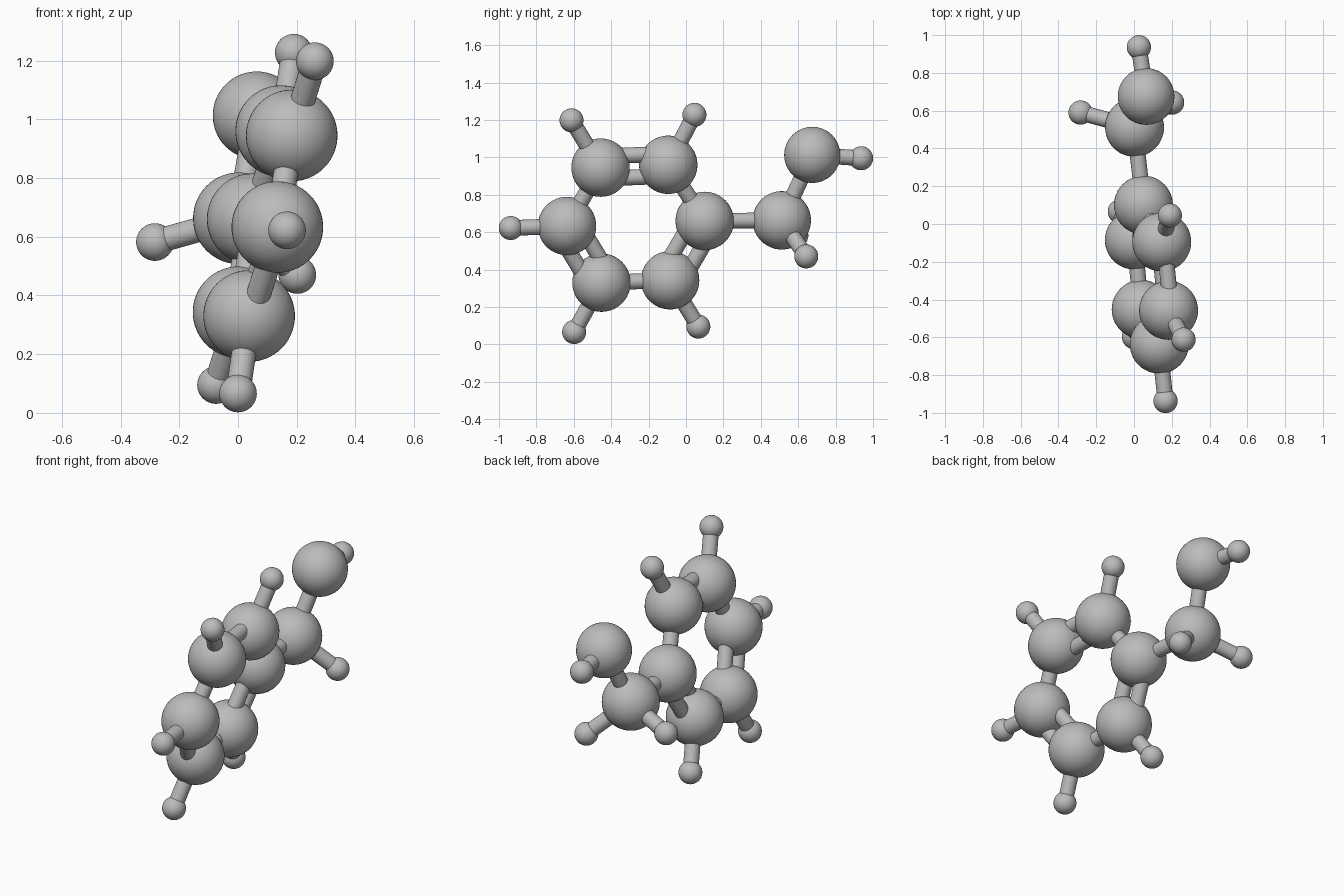
import bpy
from mathutils import Vector

cube = bpy.data.objects.get("Cube")
if cube:
    bpy.data.objects.remove(cube, do_unlink=True)

# One plain grey for everything
grey = bpy.data.materials.new("plain grey")
grey.use_nodes = True
colour = (0.5, 0.5, 0.5, 1)
grey.diffuse_color = colour
grey.node_tree.nodes["Principled BSDF"].inputs["Base Color"].default_value = colour

BIG, MEDIUM, SMALL, ROD = 0.156, 0.15, 0.064, 0.042
DOUBLE_GAP = 0.061

# Ball centres: ring, side arm, and the small outer balls
ring = [Vector(p) for p in (
    (0.05, 0.10, 0.66), (0.147, -0.095, 0.96), (0.183, -0.457, 0.945),
    (0.134, -0.636, 0.633), (0.038, -0.452, 0.33), (0.002, -0.085, 0.343))]
arm = Vector((0.003, 0.512, 0.663))
arm_end = Vector((0.064, 0.675, 1.013))
ring_tips = [Vector(p) for p in (
    (0.19, 0.045, 1.227), (0.262, -0.612, 1.198), (0.167, -0.937, 0.622),
    (0.0, -0.598, 0.066), (-0.075, 0.066, 0.095))]
arm_tips = [Vector((-0.283, 0.59, 0.582)), Vector((0.202, 0.643, 0.47))]
end_tip = Vector((0.026, 0.936, 0.995))


def finish(name):
    obj = bpy.context.object
    obj.name = name
    obj.data.materials.append(grey)
    bpy.ops.object.shade_smooth_by_angle()
    return obj


def ball(name, centre, radius):
    bpy.ops.mesh.primitive_uv_sphere_add(
        segments=48, ring_count=32, radius=radius, location=centre)
    finish(name)


def rod(name, a, b, offset=Vector()):
    d = b - a
    bpy.ops.mesh.primitive_cylinder_add(
        vertices=32, radius=ROD, depth=d.length, location=(a + b) / 2 + offset)
    obj = finish(name)
    obj.rotation_euler = d.to_track_quat('Z', 'Y').to_euler()


# Ring balls, joined by alternating single and double rods
centre = sum(ring, Vector()) / len(ring)
for i, a in enumerate(ring):
    b = ring[(i + 1) % len(ring)]
    ball(f"ring_ball_{i + 1}", a, BIG)
    if i % 2:
        # Paired rods lie in the plane of the ring
        along = (b - a).normalized()
        out = (a + b) / 2 - centre
        out = (out - along * out.dot(along)).normalized() * DOUBLE_GAP
        rod(f"outer_double_rod_{i + 1}", a, b, out)
        rod(f"inner_double_rod_{i + 1}", a, b, -out)
    else:
        rod(f"ring_rod_{i + 1}", a, b)

# Small balls around the ring
for i, tip in enumerate(ring_tips):
    ball(f"ring_tip_ball_{i + 1}", tip, SMALL)
    rod(f"ring_tip_rod_{i + 1}", ring[i + 1], tip)

# Side arm
ball("arm_ball", arm, BIG)
rod("arm_rod", ring[0], arm)
for i, tip in enumerate(arm_tips):
    ball(f"arm_tip_ball_{i + 1}", tip, SMALL)
    rod(f"arm_tip_rod_{i + 1}", arm, tip)
ball("arm_end_ball", arm_end, MEDIUM)
rod("arm_end_rod", arm, arm_end)
ball("end_tip_ball", end_tip, SMALL)
rod("end_tip_rod", arm_end, end_tip)
